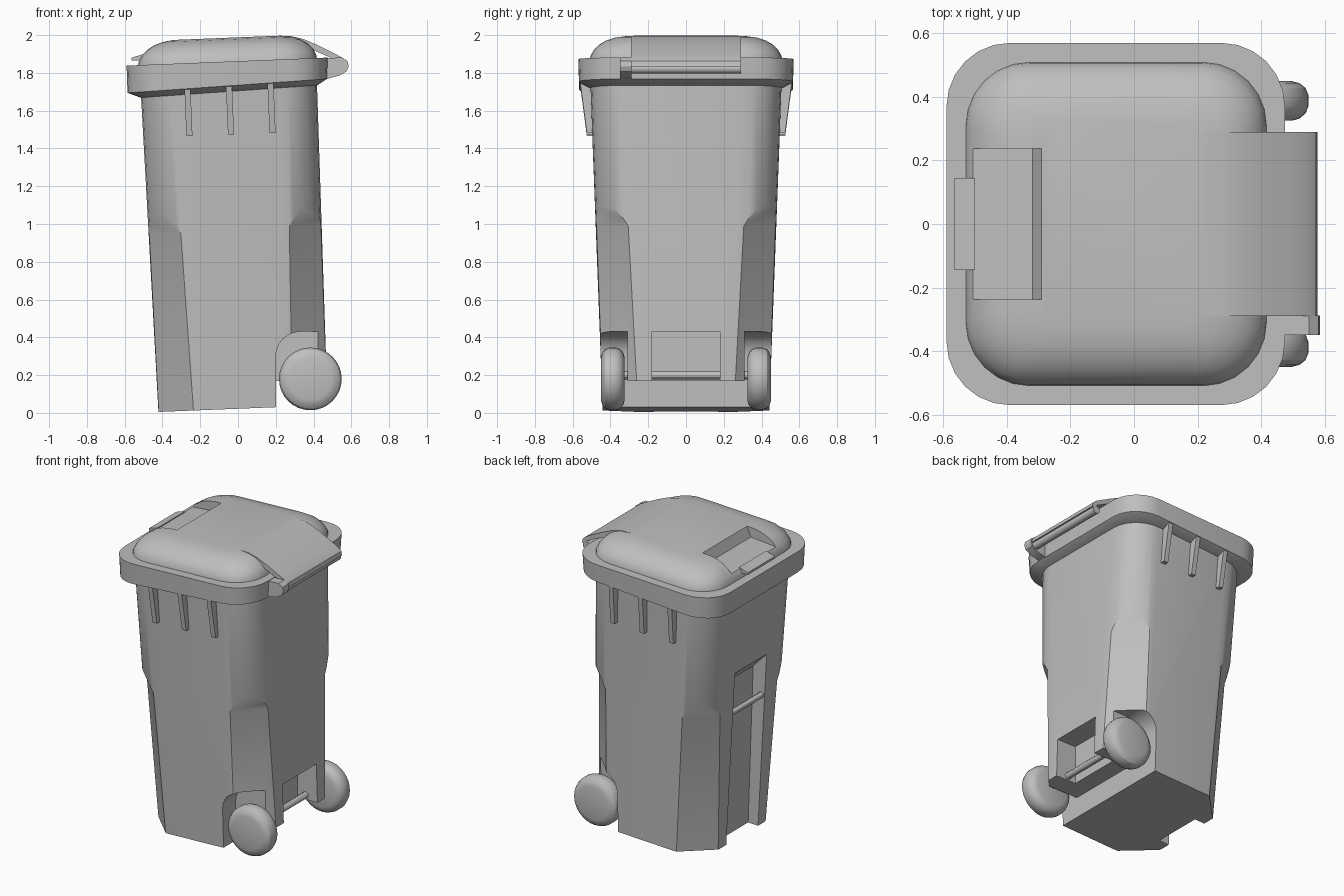
import bpy, bmesh
from math import pi, sin, cos
from mathutils import Vector

cube = bpy.data.objects.get("Cube")
if cube:
    bpy.data.objects.remove(cube)

grey = bpy.data.materials.new("plain grey plastic")
grey.use_nodes = True
COLOR = (0.52, 0.52, 0.52, 1)
grey.diffuse_color = COLOR
grey.node_tree.nodes["Principled BSDF"].inputs["Base Color"].default_value = COLOR

TILT = 0.04  # the bin leans slightly: height rises with x


def loft(name, rings, smooth=True):
    """Skin a list of equal-length rings and cap both ends."""
    bm = bmesh.new()
    rows = [[bm.verts.new(p) for p in ring] for ring in rings]
    n = len(rows[0])
    for a, b in zip(rows, rows[1:]):
        for i in range(n):
            j = (i + 1) % n
            bm.faces.new((a[i], a[j], b[j], b[i]))
    bm.faces.new(rows[0])
    bm.faces.new(rows[-1])
    bmesh.ops.recalc_face_normals(bm, faces=bm.faces)
    mesh = bpy.data.meshes.new(name)
    bm.to_mesh(mesh)
    bm.free()
    mesh.materials.append(grey)
    obj = bpy.data.objects.new(name, mesh)
    bpy.context.collection.objects.link(obj)
    if smooth:
        shade(obj)
    return obj


def select(obj):
    bpy.ops.object.select_all(action='DESELECT')
    obj.select_set(True)
    bpy.context.view_layer.objects.active = obj


def shade(obj):
    select(obj)
    bpy.ops.object.shade_smooth_by_angle(angle=pi / 6)


def rounded(x0, x1, hy, r, z, slope=TILT, seg=6):
    """Rounded rectangle ring on a sloping plane."""
    pts = []
    corners = ((x1 - r, hy - r), (x0 + r, hy - r), (x0 + r, r - hy), (x1 - r, r - hy))
    for k, (cx, cy) in enumerate(corners):
        for i in range(seg + 1):
            a = (k + i / seg) * pi / 2
            x, y = cx + r * cos(a), cy + r * sin(a)
            pts.append(Vector((x, y, z + slope * x)))
    return pts


def circle(x, y, z, r, seg=32):
    return [Vector((x + r * cos(2 * pi * i / seg), y, z + r * sin(2 * pi * i / seg)))
            for i in range(seg)]


def prism(name, profile, y0, y1, smooth=False):
    """Extrude an x-z profile along y."""
    return loft(name, [[Vector((x, y, z)) for x, z in profile] for y in (y0, y1)], smooth)


def cut(obj, cutter):
    mod = obj.modifiers.new("cut", 'BOOLEAN')
    mod.operation = 'DIFFERENCE'
    mod.solver = 'EXACT'
    mod.object = cutter
    select(obj)
    bpy.ops.object.modifier_apply(modifier=mod.name)
    bpy.data.objects.remove(cutter)


# Tapered body
def front_x(z): return -0.42 - 0.055 * z
def back_x(z): return 0.475 - 0.033 * z
def side_y(z): return 0.44 + 0.038 * z


body = loft("body", [rounded(front_x(z), back_x(z), side_y(z), 0.2, z)
                     for z in (0.022, 1.76)], False)

# Chamfered lower corners, running out into the round corners above
for face_x, sx in ((front_x, -1), (back_x, 1)):
    for sy in (-1, 1):
        rings = []
        for z, c in ((-0.1, 0.19), (0.97, 0.175), (1.16, 0.08)):
            x, y, e = face_x(z), side_y(z), 0.2
            rings.append([Vector((px, py, z + TILT * x)) for px, py in (
                (x - sx * (c + e), sy * (y + e)),
                (x + sx * e, sy * (y - c - e)),
                (x + sx * e, sy * (y + e)))])
        cut(body, loft("corner_cutter", rings, False))

# Rear underside step, axle pocket and front channel
cut(body, prism("step_cutter", [(0.2, -0.2), (0.8, -0.2), (0.8, 0.17), (0.2, 0.17)], -0.7, 0.7))
cut(body, prism("pocket_cutter", [(0.32, 0.1), (0.8, 0.1), (0.8, 0.43), (0.32, 0.43)], -0.18, 0.18))
cut(body, prism("channel_cutter", [(-0.8, -0.2), (-0.34, -0.2), (-0.385, 1.08),
                                   (-0.5, 1.2), (-0.8, 1.2)], -0.17, 0.17))

# Wheel wells with a rounded front shoulder
well = [(0.8, 0.1), (0.8, 0.43)]
well += [(0.33 - 0.13 * sin(a * pi / 12), 0.3 + 0.13 * cos(a * pi / 12)) for a in range(7)]
well += [(0.2, 0.1)]
for s in (-1, 1):
    cut(body, prism("well_cutter", well, s * 0.31, s * 0.8))
shade(body)

# Front grab bar and rear axle
loft("front_grab_bar", [[Vector((-0.445 + 0.02 * cos(i * pi / 6), y, 0.9 + 0.02 * sin(i * pi / 6)))
                         for i in range(12)] for y in (-0.18, 0.18)])
loft("axle", [circle(0.38, y, 0.2, 0.022, 12) for y in (-0.36, 0.36)])

# Wheels
tyre = ((0.325, 0.115), (0.333, 0.14), (0.35, 0.158), (0.372, 0.166),
        (0.405, 0.166), (0.428, 0.157), (0.443, 0.138), (0.45, 0.112))
for s, side in ((-1, "right"), (1, "left")):
    loft(side + "_wheel", [circle(0.383, s * y, 0.18, r) for y, r in tyre])

# Side ribs under the rim
for s, side in ((-1, "right"), (1, "left")):
    for k, x in enumerate((-0.26, -0.04, 0.18)):
        rings = []
        for z, y, shift in ((1.475, 0.525, 0.003), (1.74, 0.56, -0.008)):
            rings.append([Vector((x + shift + dx, s * py, z + TILT * x)) for dx, py in (
                (-0.016, 0.47), (0.016, 0.47), (0.016, y), (-0.016, y))])
        loft(f"{side}_rib_{k + 1}", rings, False)

# Rim around the mouth
loft("rim", [rounded(-0.515, 0.42, 0.505, 0.19, 1.705, 0.07),
             rounded(-0.585, 0.47, 0.565, 0.2, 1.735, 0.07),
             rounded(-0.59, 0.475, 0.57, 0.2, 1.862)])

# Domed lid
dome = ((0, 1.855), (0.004, 1.88), (0.02, 1.91), (0.048, 1.94), (0.085, 1.963),
        (0.13, 1.979), (0.19, 1.988))
lid = loft("lid", [rounded(-0.53 + d, 0.418 - d, 0.51 - d, 0.2 - d * 0.6, z) for d, z in dome], False)
cut(lid, prism("grip_cutter", [(-0.8, 1.885), (-0.51, 1.893), (-0.32, 1.91),
                               (-0.286, 1.99), (-0.286, 2.2), (-0.8, 2.2)], -0.238, 0.238))
shade(lid)
prism("front_tab", [(-0.565, 1.865), (-0.565, 1.88), (-0.5, 1.9), (-0.5, 1.865)], -0.145, 0.145)

# Rear hinge cover, bar and bracket
cover = [(0.22, 1.996), (0.28, 1.995), (0.35, 1.978), (0.42, 1.948), (0.5, 1.908), (0.55, 1.882),
         (0.572, 1.862), (0.578, 1.835), (0.55, 1.83), (0.54, 1.855), (0.48, 1.885),
         (0.4, 1.92), (0.22, 1.95)]
prism("hinge_cover", cover, -0.29, 0.29, True)
loft("hinge_bar", [circle(0.545, y, 1.823, 0.026, 16) for y in (-0.3, 0.29)])
prism("hinge_bracket", [(0.42, 1.875), (0.55, 1.882), (0.58, 1.862), (0.586, 1.835), (0.575, 1.808),
                        (0.54, 1.787), (0.47, 1.768), (0.42, 1.765)], -0.35, -0.288, True)
